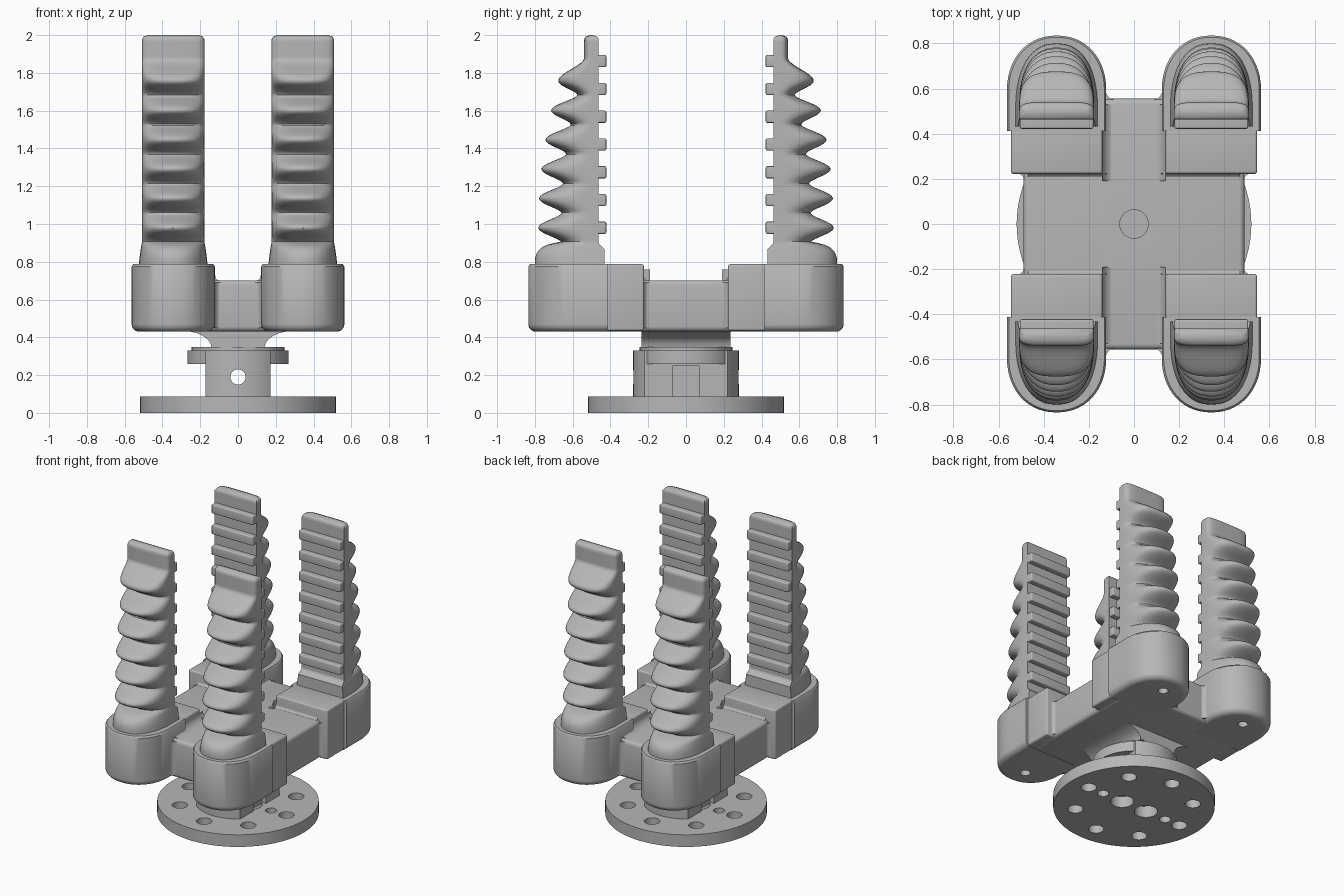
import bpy, bmesh, math
from mathutils import Vector

cube = bpy.data.objects.get("Cube")
if cube:
    bpy.data.objects.remove(cube)

grey = bpy.data.materials.new("matte_grey")
grey.use_nodes = True
COLOUR = (0.47, 0.47, 0.47, 1)
grey.diffuse_color = COLOUR
grey.node_tree.nodes["Principled BSDF"].inputs["Base Color"].default_value = COLOUR


def shade(ob, angle=35):
    bpy.ops.object.select_all(action="DESELECT")
    ob.select_set(True)
    bpy.context.view_layer.objects.active = ob
    bpy.ops.object.shade_smooth_by_angle(angle=math.radians(angle))


def finish(name, bm):
    bmesh.ops.recalc_face_normals(bm, faces=bm.faces)
    me = bpy.data.meshes.new(name)
    bm.to_mesh(me)
    bm.free()
    me.materials.append(grey)
    ob = bpy.data.objects.new(name, me)
    bpy.context.collection.objects.link(ob)
    shade(ob)
    return ob


def add_loft(bm, rings):
    """Skin closed rings of points and cap both ends."""
    loops = [[bm.verts.new(p) for p in ring] for ring in rings]
    n = len(loops[0])
    for a, b in zip(loops, loops[1:]):
        for i in range(n):
            j = (i + 1) % n
            bm.faces.new((a[i], a[j], b[j], b[i]))
    bm.faces.new(loops[0][::-1])
    bm.faces.new(loops[-1])


def add_box(bm, lo, hi, bevel=0.0):
    corners = lambda z: [(lo[0], lo[1], z), (hi[0], lo[1], z), (hi[0], hi[1], z), (lo[0], hi[1], z)]
    part = bmesh.new()
    add_loft(part, [corners(lo[2]), corners(hi[2])])
    bmesh.ops.recalc_face_normals(part, faces=part.faces)
    if bevel:
        bmesh.ops.bevel(part, geom=part.edges[:], offset=bevel, segments=4, profile=0.5, affect="EDGES")
    me = bpy.data.meshes.new("temporary")
    part.to_mesh(me)
    part.free()
    bm.from_mesh(me)
    bpy.data.meshes.remove(me)


def add_fillet(bm, origin, u, v, w, r):
    """Concave fillet strip in the corner between directions u and v, swept along w."""
    o, u, v, w = map(Vector, (origin, u, v, w))
    arc = [math.radians(a) for a in range(180, 271, 15)]
    flat = [(0, 0)] + [(r + r * math.cos(a), r + r * math.sin(a)) for a in arc]
    ring = [o + u * a + v * b for a, b in flat]
    add_loft(bm, [ring, [p + w for p in ring]])


def add_cylinder(bm, x, y, z0, z1, r, n=64):
    ring = lambda z: [(x + r * math.cos(k * math.tau / n), y + r * math.sin(k * math.tau / n), z) for k in range(n)]
    add_loft(bm, [ring(z0), ring(z1)])


def boolean(ob, bm, operation="DIFFERENCE"):
    cutter = finish("cutter", bm)
    mod = ob.modifiers.new("cut", "BOOLEAN")
    mod.operation, mod.object, mod.solver = operation, cutter, "EXACT"
    shade(ob)
    bpy.ops.object.modifier_apply(modifier=mod.name)
    bpy.data.objects.remove(cutter)
    shade(ob)


def d_ring(z, half, y0, y1, straight, power, n=28):
    """D-shaped outline: flat at y0, straight sides, rounded towards y1."""
    ys = y0 + (y1 - y0) * straight
    pts = [(FX + half, y0, z)]
    for k in range(n + 1):
        a = math.pi * k / n
        c, s = math.cos(a), math.sin(a)
        pts.append((FX + math.copysign(half * abs(c) ** (2 / power), c),
                    ys + (y1 - ys) * abs(s) ** (2 / power), z))
    return pts + [(FX - half, y0, z)]


FX = 0.343          # finger centre line
BASE, TIP = 0.785, 2.0
RIDGE0, PITCH = 0.98, 0.156


def finger_back(z):
    """Outer edge of the finger: flared foot, six bellows, thin tip."""
    i = (z - RIDGE0) / PITCH
    if i < -0.5:
        t = (z - BASE) / (RIDGE0 - PITCH / 2 - BASE)
        return 0.66 + 0.14 * max(0, 1 - t ** 3) ** 0.5
    if i > 5:
        t = min(1, (z - RIDGE0 - 5 * PITCH) / 0.12)
        return 0.675 - 0.135 * t * t * (3 - 2 * t)
    t2 = (i / 5) ** 2
    valley, peak = 0.66 - 0.105 * t2, 0.782 - 0.107 * t2
    return valley + (peak - valley) * (0.5 + 0.5 * math.cos(math.tau * i)) ** 0.8


def finger_rings():
    rings, steps, r = [], 150, 0.03
    for k in range(steps + 1):
        z = BASE + (TIP - BASE) * k / steps
        foot = max(0, 1 - (z - BASE) / 0.11)
        inset = r - math.sqrt(max(0, r * r - max(0, z - TIP + r) ** 2))
        power = 2.3 + 2.5 * min(1, max(0, (z - 1.72) / 0.15))
        y0 = 0.462 - 0.03 * min(1, foot * 4)
        rings.append(d_ring(z, 0.166 + 0.016 * foot ** 0.7 - inset, y0 + inset,
                            finger_back(z) - inset, 0.2, power))
    return rings


# Four identical corners: housing, fingers and gripping ribs
for sx, side in ((1, "left"), (-1, "right")):
    for sy, end in ((1, "back"), (-1, "front")):
        def place(name, bm):
            bmesh.ops.scale(bm, vec=(sx, sy, 1), verts=bm.verts)
            return finish(f"{end}_{side}_{name}", bm)

        # Bellows finger
        bm = bmesh.new()
        add_loft(bm, finger_rings())
        place("finger", bm)

        # Gripping ribs on the inner face
        bm = bmesh.new()
        for k in range(7):
            z = 0.98 + 0.147 * k
            add_box(bm, (FX - 0.163, 0.422, z - 0.032), (FX + 0.163, 0.49, z + 0.032), 0.008)
        place("grip_ribs", bm)

        # Finger cup with rounded lower edge
        bm = bmesh.new()
        rings = []
        for k in range(7):
            a = math.radians(15 * k)
            d = 0.04 * (1 - math.sin(a))
            rings.append(d_ring(0.43 + 0.04 * (1 - math.cos(a)), 0.22 - d, 0.412, 0.835 - d, 0.42, 2.15))
        rings += [d_ring(0.775, 0.22, 0.412, 0.835, 0.42, 2.15), d_ring(0.787, 0.212, 0.412, 0.827, 0.42, 2.15)]
        add_loft(bm, rings)
        cup = place("finger_cup", bm)
        bm = bmesh.new()
        add_cylinder(bm, sx * 0.335, sy * 0.69, 0.4, 0.47, 0.033, 24)
        boolean(cup, bm)

        # Clamp block and fillets into the palm
        bm = bmesh.new()
        add_box(bm, (0.14, 0.222, 0.435), (0.546, 0.45, 0.787), 0.012)
        add_fillet(bm, (0.142, 0.19, 0.698), (-1, 0, 0), (0, 0, 1), (0, 0.34, 0), 0.06)
        add_fillet(bm, (0.12, 0.224, 0.698), (0, -1, 0), (0, 0, 1), (0.35, 0, 0), 0.03)
        add_fillet(bm, (0.125, 0.552, 0.45), (-1, 0, 0), (0, 1, 0), (0, 0, 0.24), 0.04)
        add_fillet(bm, (0.488, 0.224, 0.45), (0, -1, 0), (1, 0, 0), (0, 0, 0.24), 0.03)
        place("clamp_block", bm)

# Palm
bm = bmesh.new()
add_box(bm, (-0.49, -0.556, 0.432), (0.49, 0.556, 0.702), 0.025)
palm = finish("palm", bm)
bm = bmesh.new()
add_cylinder(bm, 0, 0, 0.69, 0.75, 0.063)
boolean(palm, bm)

# Flared neck under the palm
bm = bmesh.new()
flare = [(0.14 + 0.16 * (1 - math.cos(k * math.pi / 12)), 0.345 + 0.09 * math.sin(k * math.pi / 12)) for k in range(7)]
outline = flare + [(-x, z) for x, z in reversed(flare)]
add_loft(bm, [[(x, y, z) for x, z in outline] for y in (-0.235, 0.235)])
finish("neck", bm)

# Stepped collar
bm = bmesh.new()
add_cylinder(bm, 0, 0, 0.325, 0.35, 0.245)
add_cylinder(bm, 0, 0, 0.26, 0.33, 0.268)
finish("collar", bm)

# Column with side grooves and a cross hole
bm = bmesh.new()
add_cylinder(bm, 0, 0, 0.08, 0.33, 0.28)
column = finish("column", bm)
bm = bmesh.new()
add_box(bm, (-0.172, -0.4, 0), (0.172, 0.4, 0.4))
boolean(column, bm, "INTERSECT")
for s in (-1, 1):
    bm = bmesh.new()
    add_box(bm, (s * 0.21 - 0.07, -0.07, 0.05), (s * 0.21 + 0.07, 0.07, 0.25))
    boolean(column, bm)
bm = bmesh.new()
ring = [(0.04 * math.cos(k * math.tau / 24), 0.19 + 0.04 * math.sin(k * math.tau / 24)) for k in range(24)]
add_loft(bm, [[(x, y, z) for x, z in ring] for y in (-0.5, 0.5)])
boolean(column, bm)

# Mounting flange with bolt circle and centre holes
bm = bmesh.new()
add_cylinder(bm, 0, 0, 0, 0.086, 0.52, 96)
flange = finish("mounting_flange", bm)
bm = bmesh.new()
for k in range(8):
    a = k * math.tau / 8
    add_cylinder(bm, 0.38 * math.cos(a), 0.38 * math.sin(a), -0.1, 0.2, 0.05, 24)
for s in (-1, 1):
    add_cylinder(bm, s * 0.1, 0, -0.1, 0.2, 0.075, 32)
    add_cylinder(bm, s * 0.26, 0, -0.1, 0.2, 0.037, 24)
boolean(flange, bm)
